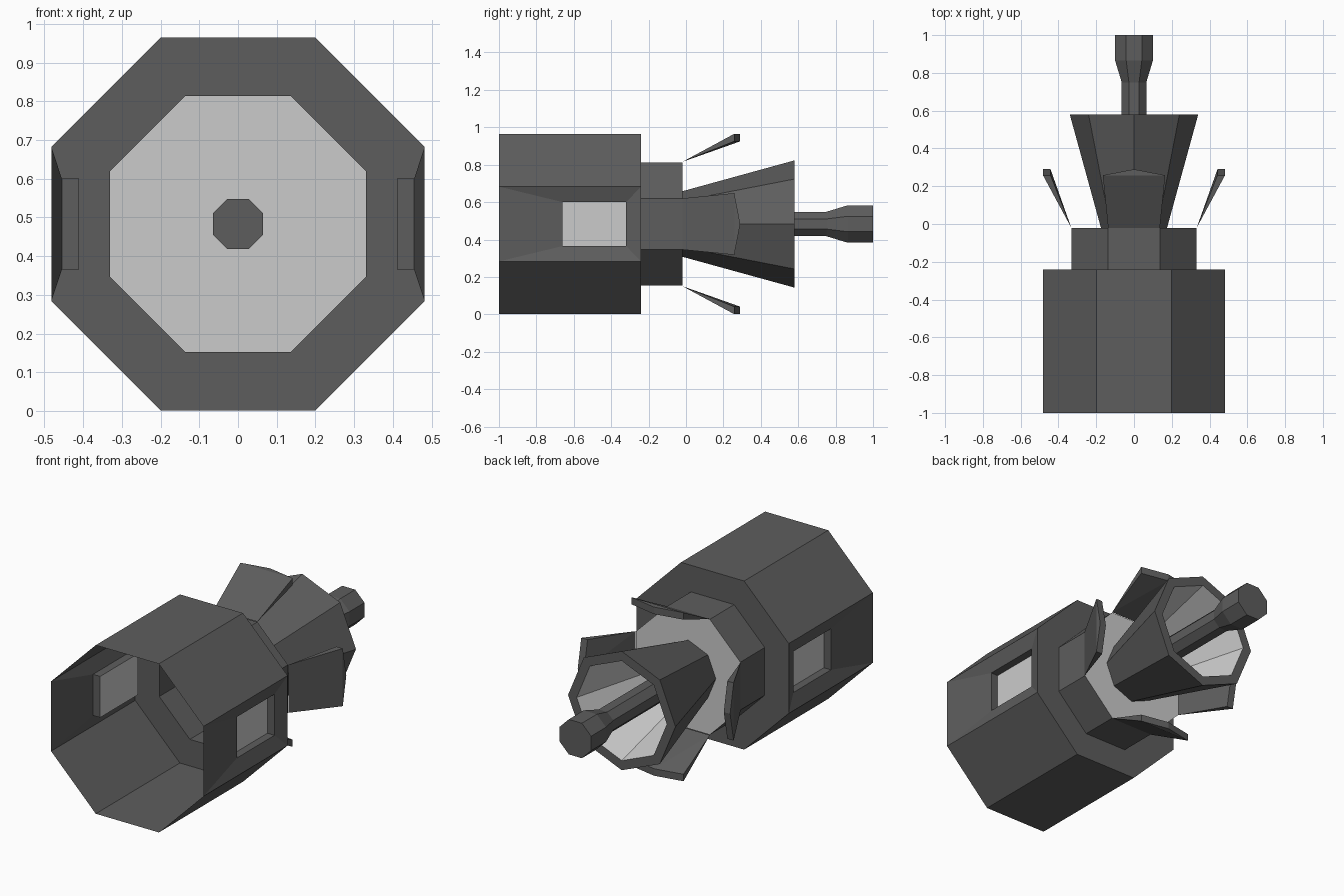
import bpy, bmesh
from math import sin, cos, pi
from mathutils import Matrix

if "Cube" in bpy.data.objects:
    bpy.data.objects.remove(bpy.data.objects["Cube"])

CZ = 0.483  # height of the long axis


def material(name, value):
    m = bpy.data.materials.new(name)
    m.diffuse_color = (value, value, value, 1)
    m.use_nodes = True
    m.node_tree.nodes["Principled BSDF"].inputs["Base Color"].default_value = m.diffuse_color
    return m


DARK = material("dark_grey", 0.11)
LIGHT = material("light_grey", 0.8)


def finish(name, bm, mat):
    bmesh.ops.recalc_face_normals(bm, faces=bm.faces)
    mesh = bpy.data.meshes.new(name)
    bm.to_mesh(mesh)
    bm.free()
    mesh.materials.append(mat)
    ob = bpy.data.objects.new(name, mesh)
    bpy.context.collection.objects.link(ob)
    return ob


def octagon(r, y, turn=pi / 8):
    return [(r * cos(turn + i * pi / 4), y, CZ + r * sin(turn + i * pi / 4)) for i in range(8)]


def flat_oct(apothem, y):
    return octagon(apothem / cos(pi / 8), y)


def loft(name, rings, mat, skip=lambda ring, side: False, caps=(False, False)):
    """Join successive point rings with quads, optionally closing the ends."""
    bm = bmesh.new()
    rows = [[bm.verts.new(p) for p in ring] for ring in rings]
    n = len(rows[0])
    for k in range(len(rows) - 1):
        for i in range(n):
            if not skip(k, i):
                j = (i + 1) % n
                bm.faces.new((rows[k][i], rows[k][j], rows[k + 1][j], rows[k + 1][i]))
    for row, cap in ((rows[0], caps[0]), (rows[-1], caps[1])):
        if cap:
            bm.faces.new(row)
    return finish(name, bm, mat)


def rect(x, y0, y1, z0, z1):
    return [(x, y0, z0), (x, y1, z0), (x, y1, z1), (x, y0, z1)]


def plate(name, ring, mat):
    bm = bmesh.new()
    bm.faces.new([bm.verts.new(p) for p in ring])
    return finish(name, bm, mat)


# Open-fronted hull with stepped collar; the two side walls are left out
loft("hull", [flat_oct(0.482, -1), flat_oct(0.482, -0.24), flat_oct(0.33, -0.24), flat_oct(0.33, -0.02)],
     DARK, skip=lambda k, i: k == 0 and i in (3, 7))
plate("rear_plate", flat_oct(0.33, -0.02), LIGHT)

# Sloped side walls with recessed windows
window = (-0.66, -0.32, 0.365, 0.6)
for part in (
    loft("side_wall", [rect(0.482, -1, -0.24, CZ - 0.2, CZ + 0.2), rect(0.455, *window), rect(0.41, *window)], DARK),
    plate("window", rect(0.41, *window), LIGHT),
):
    part.modifiers.new("mirror", 'MIRROR').use_mirror_merge = False

# Exhaust bell: dark shell and rim, light lining
loft("bell", [octagon(0.175, -0.02, 0), octagon(0.34, 0.58, 0), octagon(0.285, 0.58, 0)], DARK)
loft("bell_lining", [octagon(0.125, -0.015, 0), octagon(0.285, 0.58, 0)], LIGHT)

# Central rod with a thicker tip
loft("rod", [flat_oct(0.065, -0.025), flat_oct(0.065, 0.75), flat_oct(0.1, 0.865), flat_oct(0.1, 1)],
     DARK, caps=(True, True))

# Four wedge flaps hinged on the collar
for i, side in enumerate(("top", "left", "bottom", "right")):
    bm = bmesh.new()
    points = [(-0.137, -0.02, 0.332), (0.137, -0.02, 0.332)]
    for z in (0.442, 0.482):
        points += [(-0.165, 0.258, z), (0, 0.29, z), (0.165, 0.258, z)]
    for p in points:
        bm.verts.new(p)
    bmesh.ops.convex_hull(bm, input=bm.verts)
    bm.transform(Matrix.Translation((0, 0, CZ)) @ Matrix.Rotation(i * pi / 2, 4, 'Y'))
    finish(side + "_flap", bm, DARK)
